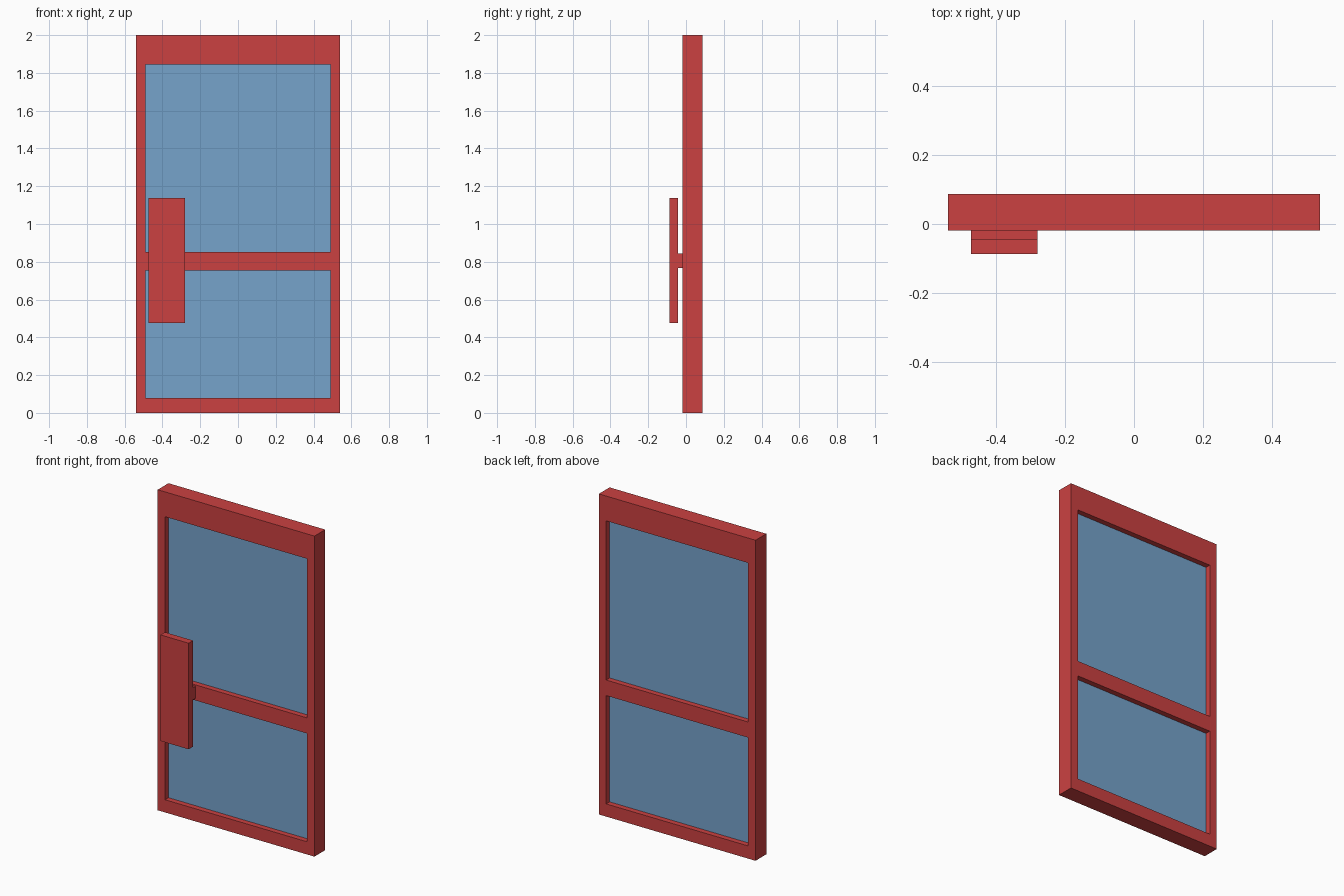
import bpy, bmesh, math

cube = bpy.data.objects.get("Cube")
if cube:
    bpy.data.objects.remove(cube, do_unlink=True)


def material(name, rgb):
    mat = bpy.data.materials.new(name)
    mat.use_nodes = True
    mat.diffuse_color = (*rgb, 1)
    mat.node_tree.nodes["Principled BSDF"].inputs["Base Color"].default_value = (*rgb, 1)
    return mat


def finish(name, bm, mat):
    bmesh.ops.recalc_face_normals(bm, faces=bm.faces)
    mesh = bpy.data.meshes.new(name)
    bm.to_mesh(mesh)
    bm.free()
    mesh.materials.append(mat)
    obj = bpy.data.objects.new(name, mesh)
    bpy.context.collection.objects.link(obj)
    return obj


def box(name, x, y, z, mat):
    """Box from (low, high) ranges on each axis."""
    bm = bmesh.new()
    bmesh.ops.create_cube(bm, size=1)
    for v in bm.verts:
        v.co = [r[0] if c < 0 else r[1] for c, r in zip(v.co, (x, y, z))]
    return finish(name, bm, mat)


red = material("red paint", (0.597, 0.053, 0.053))
blue = material("blue glass", (0.181, 0.366, 0.597))

FRONT, BACK = -0.019, 0.087
XS = (-0.541, -0.49, 0.49, 0.541)
ZS = (0, 0.079, 0.755, 0.852, 1.845, 2)
PANES = {"lower": 1, "upper": 3}

# Door frame: one sheet with two openings, extruded to full depth
bm = bmesh.new()
grid = [[bm.verts.new((x, FRONT, z)) for z in ZS] for x in XS]
for i in range(len(XS) - 1):
    for j in range(len(ZS) - 1):
        if i == 1 and j in PANES.values():
            continue
        bm.faces.new((grid[i][j], grid[i + 1][j], grid[i + 1][j + 1], grid[i][j + 1]))
sheet = bmesh.ops.extrude_face_region(bm, geom=bm.faces[:], use_keep_orig=True)
for v in sheet["geom"]:
    if isinstance(v, bmesh.types.BMVert):
        v.co.y = BACK
finish("door_frame", bm, red)

# Glass panes, recessed equally from both sides
RECESS = 0.034
for label, j in PANES.items():
    box(label + "_glass", XS[1:3], (FRONT + RECESS, BACK - RECESS), ZS[j:j + 2], blue)

# Handle: upright plate held off the middle rail by a short mount
HANDLE_X = (-0.474, -0.28)
box("handle_plate", HANDLE_X, (-0.087, -0.043), (0.476, 1.138), red)
box("handle_mount", HANDLE_X, (-0.043, FRONT), (0.768, 0.843), red)
